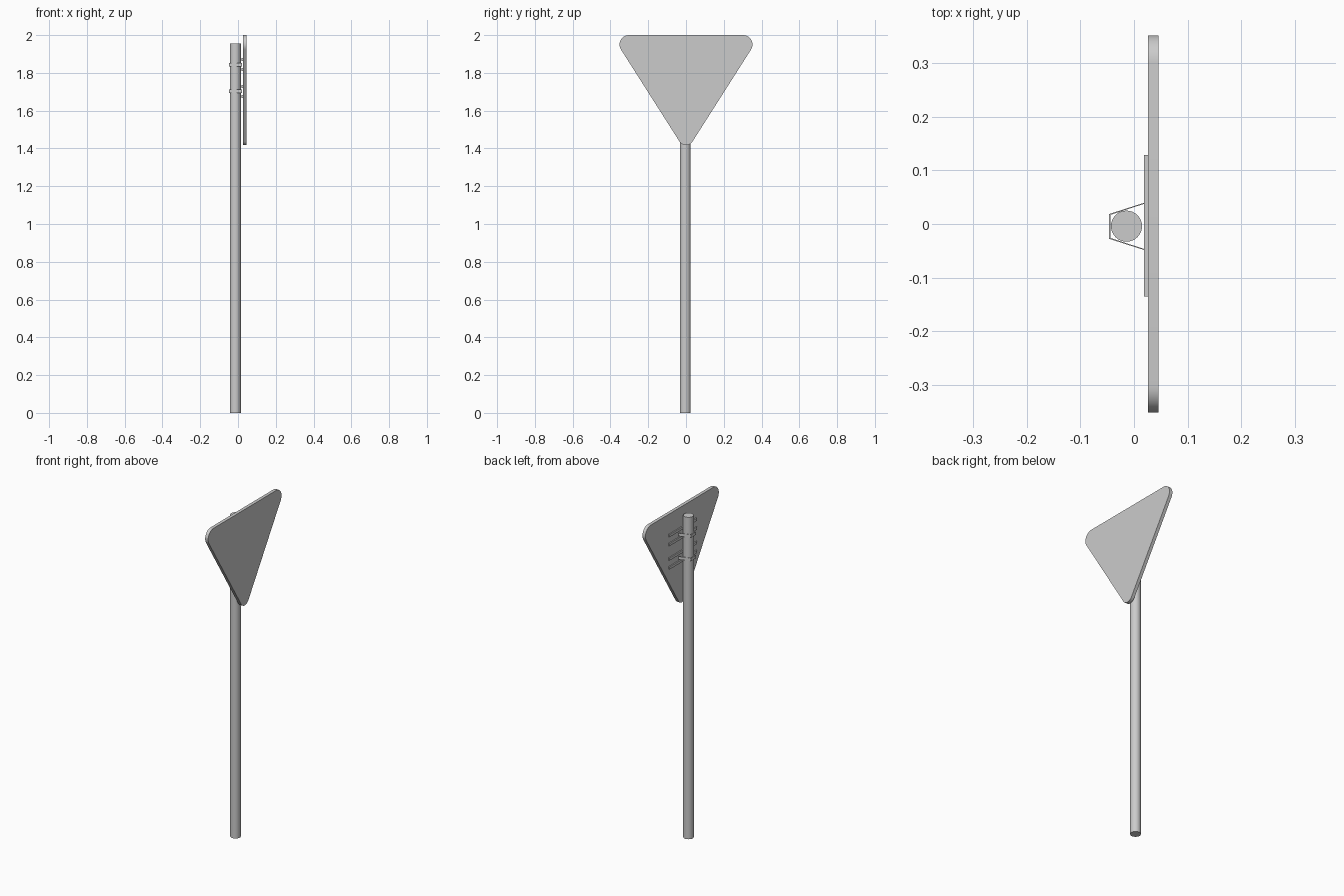
import bpy, bmesh, math
from mathutils import Vector

if "Cube" in bpy.data.objects:
    bpy.data.objects.remove(bpy.data.objects["Cube"])


def make_object(name, bm, smooth=False):
    bmesh.ops.recalc_face_normals(bm, faces=bm.faces)
    mesh = bpy.data.meshes.new(name)
    bm.to_mesh(mesh)
    bm.free()
    ob = bpy.data.objects.new(name, mesh)
    bpy.context.collection.objects.link(ob)
    if smooth:
        bpy.context.view_layer.objects.active = ob
        ob.select_set(True)
        bpy.ops.object.shade_smooth_by_angle(angle=math.radians(30))
        ob.select_set(False)
    return ob


def prism(name, points, offset, smooth=False):
    """Extrude a closed outline along an offset vector."""
    bm = bmesh.new()
    face = bm.faces.new([bm.verts.new(p) for p in points])
    ext = bmesh.ops.extrude_face_region(bm, geom=[face], use_keep_orig=True)
    moved = [g for g in ext["geom"] if isinstance(g, bmesh.types.BMVert)]
    bmesh.ops.translate(bm, verts=moved, vec=Vector(offset))
    return make_object(name, bm, smooth)


def box(name, lo, hi):
    pts = [(lo[0], lo[1], lo[2]), (hi[0], lo[1], lo[2]),
           (hi[0], hi[1], lo[2]), (lo[0], hi[1], lo[2])]
    return prism(name, pts, (0, 0, hi[2] - lo[2]))


def arc(cy, cz, r, start, end, steps=12):
    for i in range(steps + 1):
        a = math.radians(start + (end - start) * i / steps)
        yield (0.026, cy + r * math.cos(a), cz + r * math.sin(a))


# Round post
PX, PY, PR = -0.014, -0.004, 0.029
post = [(PX + PR * math.cos(a), PY + PR * math.sin(a), 0)
        for a in (math.tau * i / 32 for i in range(32))]
prism("post", post, (0, 0, 1.955), True)

# Rounded triangular sign plate, point down
r, rt = 0.05, 0.04
top_y, top_z, tip_z = 0.352 - r, 2.0 - r, 1.417 + rt
tilt = math.degrees(math.atan2(top_y, top_z - tip_z))
outline = list(arc(top_y, top_z, r, -tilt, 90))
outline += list(arc(-top_y, top_z, r, 90, 180 + tilt))
outline += list(arc(0, tip_z, rt, 180 + tilt, 360 - tilt))
prism("sign_plate", outline, (0.02, 0, 0), True)

# Two sets of mounting rails and post clamps
for label, z in (("upper", 1.844), ("lower", 1.702)):
    for side, dz in (("top", 0.027), ("bottom", -0.027)):
        box(f"{label}_{side}_rail", (0.019, -0.135, z + dz - 0.008),
            (0.0265, 0.129, z + dz + 0.008))
    # Thin strap wrapping behind the post and spreading towards the plate
    zb, h, cy = z - 0.009, 0.018, -0.0045
    strap = [(0.022, 0.045), (-0.047, 0.023), (-0.047, -0.023), (0.022, -0.045)]
    inner = [(0.022, -0.0432), (-0.0437, -0.0215), (-0.0437, 0.0215), (0.022, 0.0432)]
    prism(f"{label}_clamp", [(x, cy + y, zb) for x, y in strap + inner], (0, 0, h))
